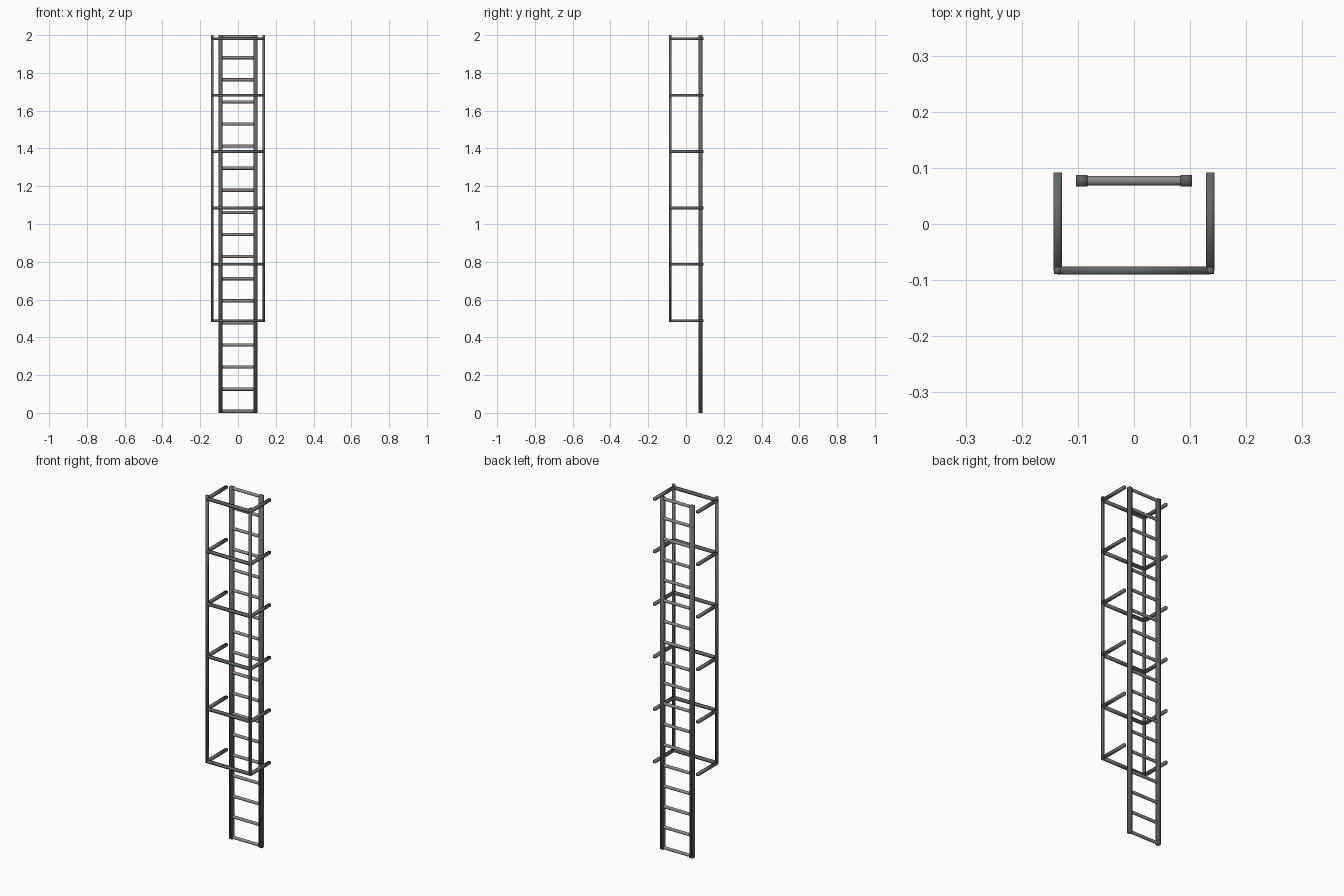
import bpy
from mathutils import Vector

cube = bpy.data.objects.get("Cube")
if cube:
    bpy.data.objects.remove(cube, do_unlink=True)


def material(name, rgb):
    mat = bpy.data.materials.new(name)
    mat.use_nodes = True
    color = (*rgb, 1)
    mat.diffuse_color = color
    mat.node_tree.nodes["Principled BSDF"].inputs["Base Color"].default_value = color
    return mat


rail_grey = material("dark rail grey", (0.12, 0.123, 0.125))
cage_grey = material("blue cage grey", (0.125, 0.138, 0.143))
rung_grey = material("light rung grey", (0.26, 0.26, 0.26))


def bar(name, start, end, width, mat):
    """Square bar between two points, softly shaded across its edges."""
    start, end = Vector(start), Vector(end)
    span = end - start
    bpy.ops.mesh.primitive_cube_add(size=1, location=(start + end) / 2)
    obj = bpy.context.object
    obj.name = name
    obj.scale = [abs(s) or width for s in span]
    bpy.ops.object.transform_apply(location=False, rotation=False, scale=True)
    bpy.ops.object.shade_smooth()
    obj.data.materials.append(mat)


def rung(name, z):
    bpy.ops.mesh.primitive_cylinder_add(
        vertices=16, radius=RUNG_R, depth=2 * RAIL_X, location=(0, RAIL_Y, z),
        rotation=Vector((1, 0, 0)).to_track_quat("Z", "Y").to_euler())
    obj = bpy.context.object
    obj.name = name
    bpy.ops.object.shade_smooth_by_angle()
    obj.data.materials.append(rung_grey)


HEIGHT = 2.0
RAIL_X, RAIL_Y, RAIL_W = 0.093, 0.077, 0.02
RUNG_R, RUNG_STEP = 0.0085, 0.117
CAGE_X, CAGE_FRONT, CAGE_BACK = 0.136, -0.083, 0.092
HOOP_W, POST_W = 0.0145, 0.0125
HOOP_LOW, HOOP_STEP, HOOPS = 0.488, 0.2985, 6
SIDES = (("left", 1), ("right", -1))

# Ladder rails
for side, sign in SIDES:
    x = sign * RAIL_X
    bar(f"{side}_rail", (x, RAIL_Y, 0), (x, RAIL_Y, HEIGHT), RAIL_W, rail_grey)

# Rungs between the rails, the last kept below the rail tops
for i in range(18):
    rung(f"rung_{i + 1}", min(RUNG_R + i * RUNG_STEP, HEIGHT - RUNG_R))

# Three-sided cage hoops, open at the back
for i in range(HOOPS):
    z = HOOP_LOW + i * HOOP_STEP
    bar(f"hoop_front_{i + 1}", (-CAGE_X, CAGE_FRONT, z), (CAGE_X, CAGE_FRONT, z),
        HOOP_W, cage_grey)
    for side, sign in SIDES:
        x = sign * CAGE_X
        bar(f"hoop_{side}_{i + 1}", (x, CAGE_FRONT, z), (x, CAGE_BACK, z),
            HOOP_W, cage_grey)

# Upright cage posts at the front corners
for side, sign in SIDES:
    x = sign * CAGE_X
    bar(f"{side}_cage_post", (x, CAGE_FRONT, HOOP_LOW - HOOP_W / 2),
        (x, CAGE_FRONT, HEIGHT), POST_W, cage_grey)
